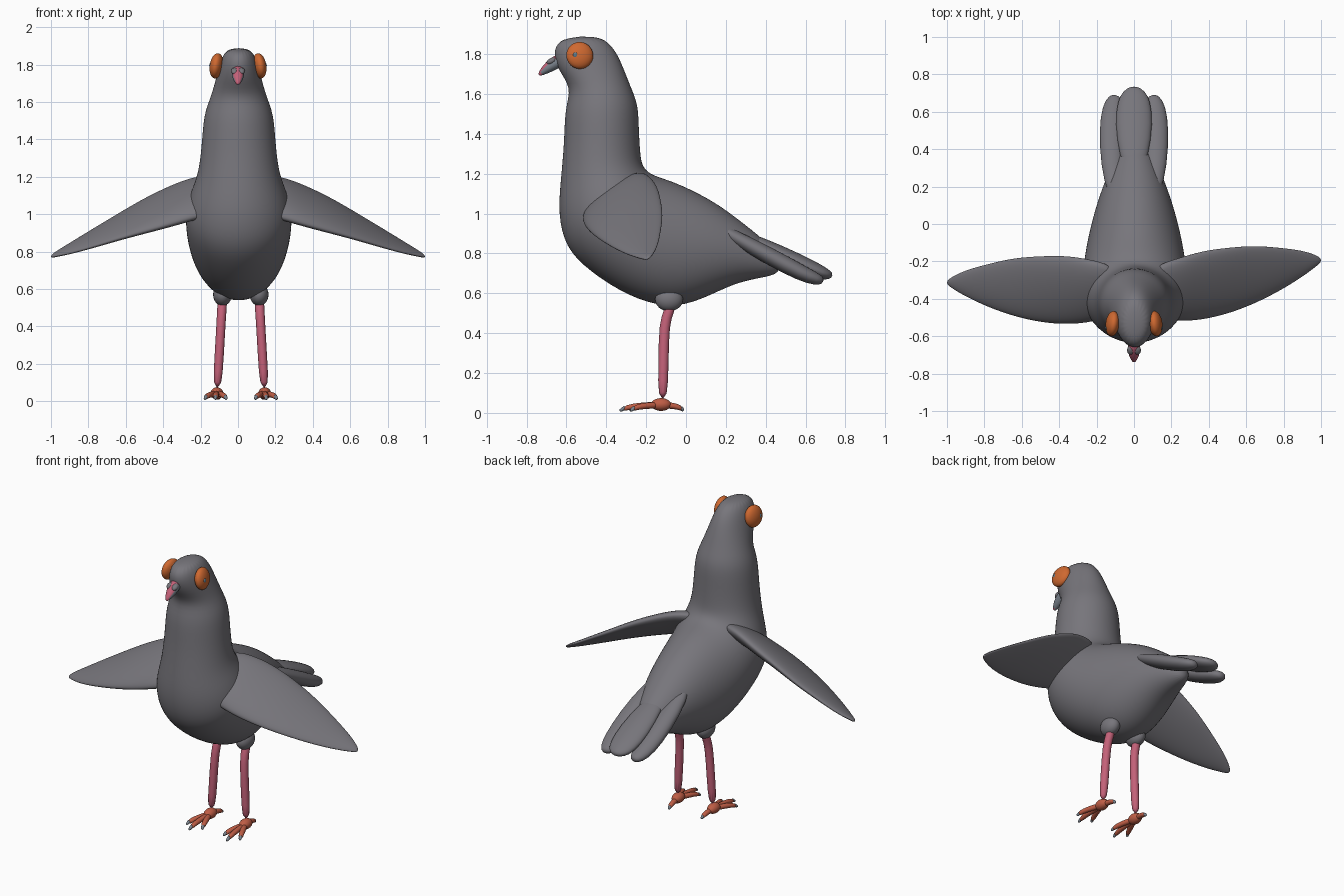
import bpy, bmesh, math
from mathutils import Vector

cube = bpy.data.objects.get("Cube")
if cube:
    bpy.data.objects.remove(cube, do_unlink=True)


def material(name, rgb):
    m = bpy.data.materials.new(name)
    m.use_nodes = True
    m.diffuse_color = (*rgb, 1)
    m.node_tree.nodes["Principled BSDF"].inputs["Base Color"].default_value = (*rgb, 1)
    return m


GREY = material("feather grey", (0.185, 0.18, 0.2))
ORANGE = material("eye orange", (0.62, 0.14, 0.03))
PINK = material("leg pink", (0.55, 0.12, 0.19))
FOOT = material("foot orange", (0.52, 0.11, 0.06))
CLAW = material("claw grey", (0.2, 0.23, 0.27))
PUPIL = material("pupil blue grey", (0.12, 0.2, 0.26))


def finish(name, bm, mats, levels=0):
    """Turn a bmesh into a smooth shaded object."""
    bmesh.ops.recalc_face_normals(bm, faces=bm.faces)
    for f in bm.faces:
        f.smooth = True
    me = bpy.data.meshes.new(name)
    bm.to_mesh(me)
    bm.free()
    for m in mats:
        me.materials.append(m)
    ob = bpy.data.objects.new(name, me)
    bpy.context.collection.objects.link(ob)
    if levels:
        sub = ob.modifiers.new("smooth", "SUBSURF")
        sub.levels = sub.render_levels = levels
    return ob


def loft(name, rings, mat, n=16, levels=1):
    """Skin elliptical rings given as (centre, half axis, half axis)."""
    bm = bmesh.new()
    loops = []
    for c, a, b in rings:
        angles = [2 * math.pi * i / n for i in range(n)]
        loops.append([bm.verts.new(c + a * math.cos(t) + b * math.sin(t)) for t in angles])
    for p, q in zip(loops, loops[1:]):
        for i in range(n):
            j = (i + 1) % n
            bm.faces.new((p[i], p[j], q[j], q[i]))
    bm.faces.new(loops[0])
    bm.faces.new(loops[-1])
    return finish(name, bm, [mat], levels)


def tube(name, points, mat, n=10):
    """Tube through (x, y, z, half width, half thickness) points."""
    pos = [Vector(p[:3]) for p in points]
    rings = []
    for i, p in enumerate(points):
        t = (pos[min(i + 1, len(pos) - 1)] - pos[max(i - 1, 0)]).normalized()
        side = Vector((1, 0, 0))
        side = (side - t * side.dot(t)).normalized()
        rings.append((pos[i], side * p[3], t.cross(side) * p[4]))
    return loft(name, rings, mat, n)


def ellipsoid(name, centre, radii, mat, rot=(0, 0, 0)):
    bm = bmesh.new()
    bmesh.ops.create_uvsphere(bm, u_segments=24, v_segments=16, radius=1)
    ob = finish(name, bm, [mat])
    ob.location, ob.scale, ob.rotation_euler = centre, radii, rot
    return ob


# Body, neck and head: back y, z, front y, z, half width
body = [
    (.48, .74, .46, .70, .03), (.43, .84, .40, .68, .08),
    (.29, .95, .25, .655, .145), (.15, 1.06, .07, .56, .205),
    (-.03, 1.15, -.09, .52, .25), (-.12, 1.18, -.29, .58, .275),
    (-.176, 1.2, -.49, .71, .288), (-.205, 1.225, -.61, .83, .28),
    (-.22, 1.255, -.643, 1.0, .25), (-.228, 1.3, -.632, 1.15, .215),
    (-.235, 1.42, -.612, 1.35, .198), (-.238, 1.55, -.61, 1.53, .188),
    (-.275, 1.63, -.573, 1.63, .148), (-.325, 1.765, -.645, 1.72, .118),
    (-.37, 1.845, -.672, 1.82, .095), (-.44, 1.893, -.62, 1.885, .06),
]
rings = []
for y1, z1, y2, z2, w in body:
    back, front = Vector((0.004, y1, z1)), Vector((0.004, y2, z2))
    rings.append(((back + front) / 2, Vector((w, 0, 0)), (front - back) / 2))
loft("body", rings, GREY, 24, 2)

# Wings: x, leading y, z, trailing y, z, half thickness
wing = [
    (.08, -.47, 1.0, -.22, 1.19, .05), (.22, -.515, .965, -.18, 1.185, .06),
    (.36, -.52, .925, -.145, 1.13, .058), (.50, -.50, .89, -.14, 1.065, .05),
    (.64, -.46, .855, -.14, .985, .04), (.78, -.40, .815, -.165, .905, .03),
    (.90, -.335, .785, -.19, .835, .02), (.98, -.28, .77, -.225, .79, .012),
    (1.0, -.262, .768, -.245, .775, .006),
]
for s, label in ((1, "left"), (-1, "right")):
    rings = []
    for x, ly, lz, ty, tz, th in wing:
        sweep = s * 0.06 * max(0, x - .2) / .8
        lead = Vector((s * x, ly + sweep, lz))
        trail = Vector((s * x, ty + sweep, tz))
        chord = (trail - lead) / 2
        normal = Vector((0, -chord.z, chord.y)).normalized()
        rings.append(((lead + trail) / 2 + normal * th * .3, chord, normal * th))
    loft(label + "_wing", rings, GREY, 16, 2)

    # Outer tail lobe
    tube(label + "_tail_lobe", [
        (s * .09, .12, .955, .02, .015), (s * .11, .22, .895, .055, .035),
        (s * .12, .42, .785, .068, .046), (s * .115, .58, .70, .068, .042),
        (s * .105, .66, .668, .05, .032), (s * .10, .69, .662, .02, .015)], GREY, 14)

    # Eye and pupil
    ellipsoid(label + "_eye", (s * .115, -.533, 1.793), (.036, .068, .068),
              ORANGE, (0, -s * .15, s * .12))
    ellipsoid(label + "_pupil", (s * .147, -.555, 1.795), (.007, .012, .014), PUPIL)

    # Thigh and leg
    cx = .015
    ellipsoid(label + "_thigh", (cx + s * .098, -.085, .57), (.05, .07, .06), GREY)
    tube(label + "_leg", [
        (cx + s * .098, -.07, .56, .027, .027), (cx + s * .10, -.085, .51, .027, .027),
        (cx + s * .104, -.11, .45, .026, .028), (cx + s * .115, -.113, .25, .026, .027),
        (cx + s * .127, -.117, .06, .026, .027)], PINK)

    # Foot with three front toes and one back toe, each with a claw
    fx = cx + s * .128
    ellipsoid(label + "_foot", (fx, -.125, .042), (.034, .05, .032), FOOT)
    toes = [(-.052, -.285), (.008, -.335), (.066, -.28), (-.01, -.01)]
    for k, (dx, ty) in enumerate(toes):
        tip = Vector((fx + s * dx, ty, .012))
        root = Vector((fx, -.125, .04))
        mid, knuckle = root.lerp(tip, .55), root.lerp(tip, .84)
        tube(f"{label}_toe_{k + 1}", [
            (*root, .02, .02), (mid.x, mid.y, .036, .018, .017),
            (knuckle.x, knuckle.y, .026, .017, .015),
            (*root.lerp(tip, .9), .008, .008)], FOOT, 8)
        tube(f"{label}_claw_{k + 1}", [
            (knuckle.x, knuckle.y, .032, .012, .011),
            (*root.lerp(tip, .94), .011, .011), (*tip, .004, .005)], CLAW, 8)

# Middle tail lobe
tube("middle_tail_lobe", [
    (0, .25, .90, .03, .02), (0, .36, .855, .08, .035), (0, .54, .765, .104, .045),
    (0, .66, .71, .09, .04), (0, .71, .692, .06, .028), (0, .735, .69, .02, .012)], GREY, 16)

# Beak: grey sides, pink ridge
beak = tube("beak", [
    (0, -.62, 1.775, .036, .036), (0, -.665, 1.752, .036, .034),
    (0, -.70, 1.726, .03, .026), (0, -.73, 1.702, .014, .013),
    (0, -.737, 1.694, .005, .005)], CLAW, 12)
beak.data.materials.append(PINK)
for f in beak.data.polygons:
    if abs(f.normal.x) < .75 and f.normal.y < 0:
        f.material_index = 1
for s, label in ((1, "left"), (-1, "right")):
    ellipsoid(label + "_nostril_pad", (s * .018, -.675, 1.765), (.019, .026, .015),
              GREY, (.5, 0, 0))
